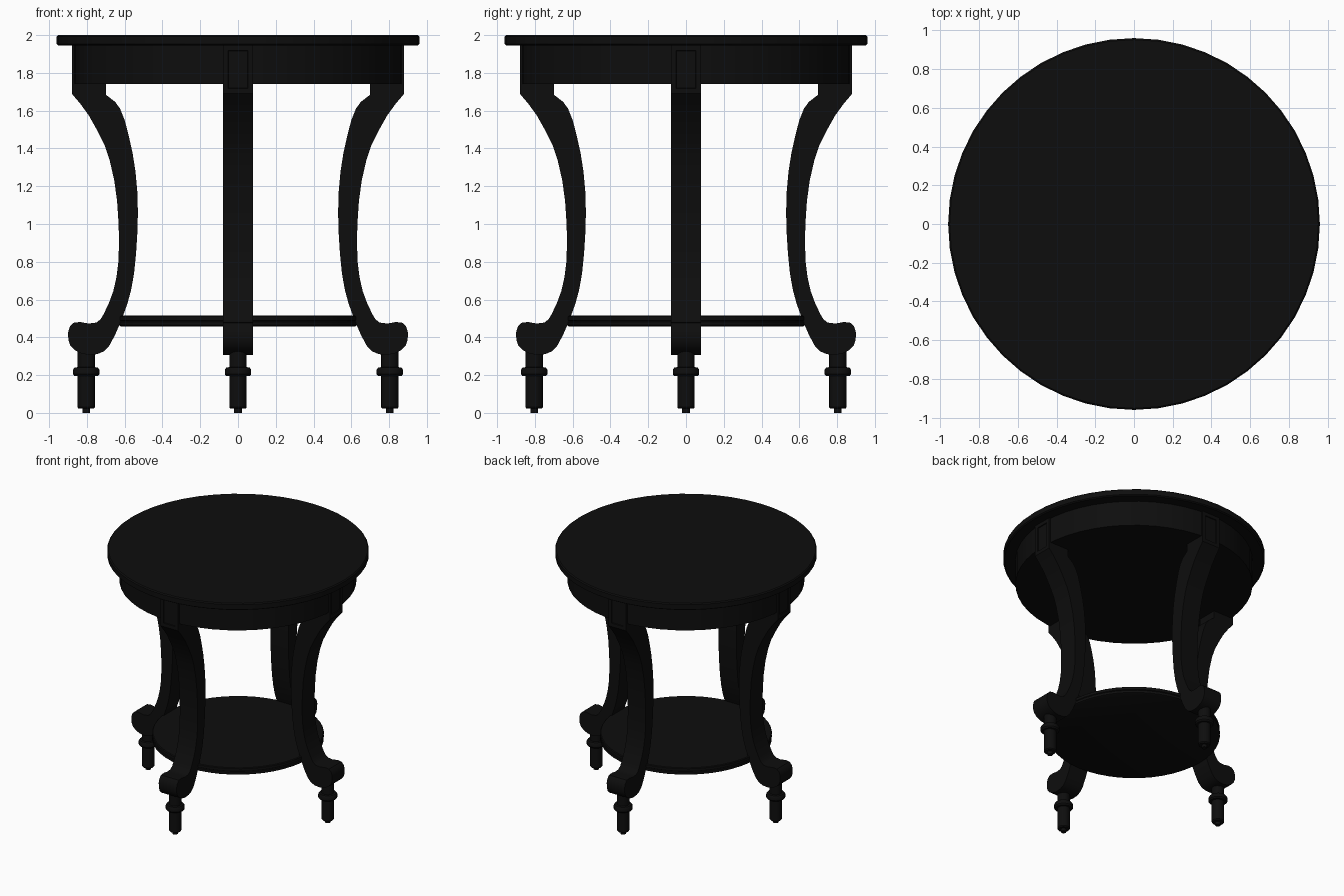
import bpy, bmesh, math
from mathutils import Matrix

if "Cube" in bpy.data.objects:
    bpy.data.objects.remove(bpy.data.objects["Cube"])

black = bpy.data.materials.new("black lacquer")
black.diffuse_color = (0.0042, 0.0042, 0.0042, 1)
black.use_nodes = True
black.node_tree.nodes["Principled BSDF"].inputs["Base Color"].default_value = black.diffuse_color


def finish(name, bm, angle=35):
    bmesh.ops.recalc_face_normals(bm, faces=bm.faces)
    me = bpy.data.meshes.new(name)
    bm.to_mesh(me)
    bm.free()
    me.materials.append(black)
    ob = bpy.data.objects.new(name, me)
    bpy.context.collection.objects.link(ob)
    bpy.ops.object.select_all(action='DESELECT')
    ob.select_set(True)
    bpy.context.view_layer.objects.active = ob
    bpy.ops.object.shade_smooth_by_angle(angle=math.radians(angle))
    return ob


def lathe(name, profile, sides, turn=Matrix()):
    """Closed turned solid from (radius, z) pairs, bottom to top."""
    bm = bmesh.new()
    rings = [[bm.verts.new((r * math.cos(2 * math.pi * i / sides),
                            r * math.sin(2 * math.pi * i / sides), z))
              for i in range(sides)] for r, z in profile]
    for a, b in zip(rings, rings[1:]):
        for i in range(sides):
            j = (i + 1) % sides
            bm.faces.new((a[i], a[j], b[j], b[i]))
    bm.faces.new(rings[0][::-1])
    bm.faces.new(rings[-1])
    bm.transform(turn)
    return finish(name, bm)


# round top, apron and lower shelf
lathe("table_top", [(0.95, 1.945), (0.96, 1.952), (0.96, 1.992), (0.952, 2.0)], 48)
lathe("apron", [(0.87, 1.742), (0.87, 1.946)], 48)
lathe("lower_shelf", [(0.62, 0.458), (0.63, 0.464), (0.63, 0.482), (0.624, 0.486),
                      (0.63, 0.49), (0.63, 0.51), (0.624, 0.515)], 48)

# scrolled leg silhouette (distance from centre, z)
LEG = [(0.88, 1.946), (0.88, 1.69), (0.835, 1.637), (0.79, 1.575), (0.745, 1.495),
       (0.705, 1.415), (0.68, 1.34), (0.655, 1.23), (0.64, 1.12), (0.632, 1.0),
       (0.63, 0.9), (0.633, 0.8), (0.643, 0.72), (0.66, 0.645), (0.682, 0.585),
       (0.71, 0.525), (0.728, 0.495), (0.75, 0.478), (0.79, 0.473), (0.836, 0.481),
       (0.87, 0.477), (0.89, 0.458), (0.90, 0.425), (0.898, 0.385), (0.888, 0.357),
       (0.865, 0.333), (0.83, 0.315), (0.79, 0.307), (0.745, 0.311), (0.71, 0.326),
       (0.682, 0.355), (0.65, 0.414), (0.614, 0.5), (0.585, 0.58), (0.566, 0.65),
       (0.55, 0.74), (0.54, 0.84), (0.533, 0.95), (0.53, 1.06), (0.533, 1.17),
       (0.543, 1.28), (0.558, 1.375), (0.578, 1.465), (0.6, 1.55), (0.624, 1.61),
       (0.65, 1.646), (0.70, 1.685), (0.70, 1.946)]

# turned foot
FOOT = [(0.02, 0.0), (0.02, 0.022), (0.04, 0.022), (0.046, 0.03), (0.046, 0.195),
        (0.062, 0.195), (0.07, 0.205), (0.07, 0.228), (0.062, 0.24), (0.046, 0.242),
        (0.046, 0.34)]

for k, side in enumerate(("right", "back", "left", "front")):
    turn = Matrix.Rotation(k * math.pi / 2, 4, 'Z')
    bm = bmesh.new()
    near = [bm.verts.new((x, -0.08, z)) for x, z in LEG]
    far = [bm.verts.new((x, 0.08, z)) for x, z in LEG]
    bm.faces.new(near)
    bm.faces.new(far[::-1])
    strips = []
    for i in range(len(LEG)):
        j = (i + 1) % len(LEG)
        strips.append(bm.faces.new((near[j], near[i], far[i], far[j])))
    bmesh.ops.recalc_face_normals(bm, faces=bm.faces)
    # sunken panel on the block at the apron
    panel = strips[0]
    bmesh.ops.inset_individual(bm, faces=[panel], thickness=0.04)
    bmesh.ops.inset_individual(bm, faces=[panel], thickness=0.002, depth=-0.008)
    bm.transform(turn)
    finish(side + "_leg", bm)
    lathe(side + "_foot", FOOT, 20, turn @ Matrix.Translation((0.804, 0, 0)))
